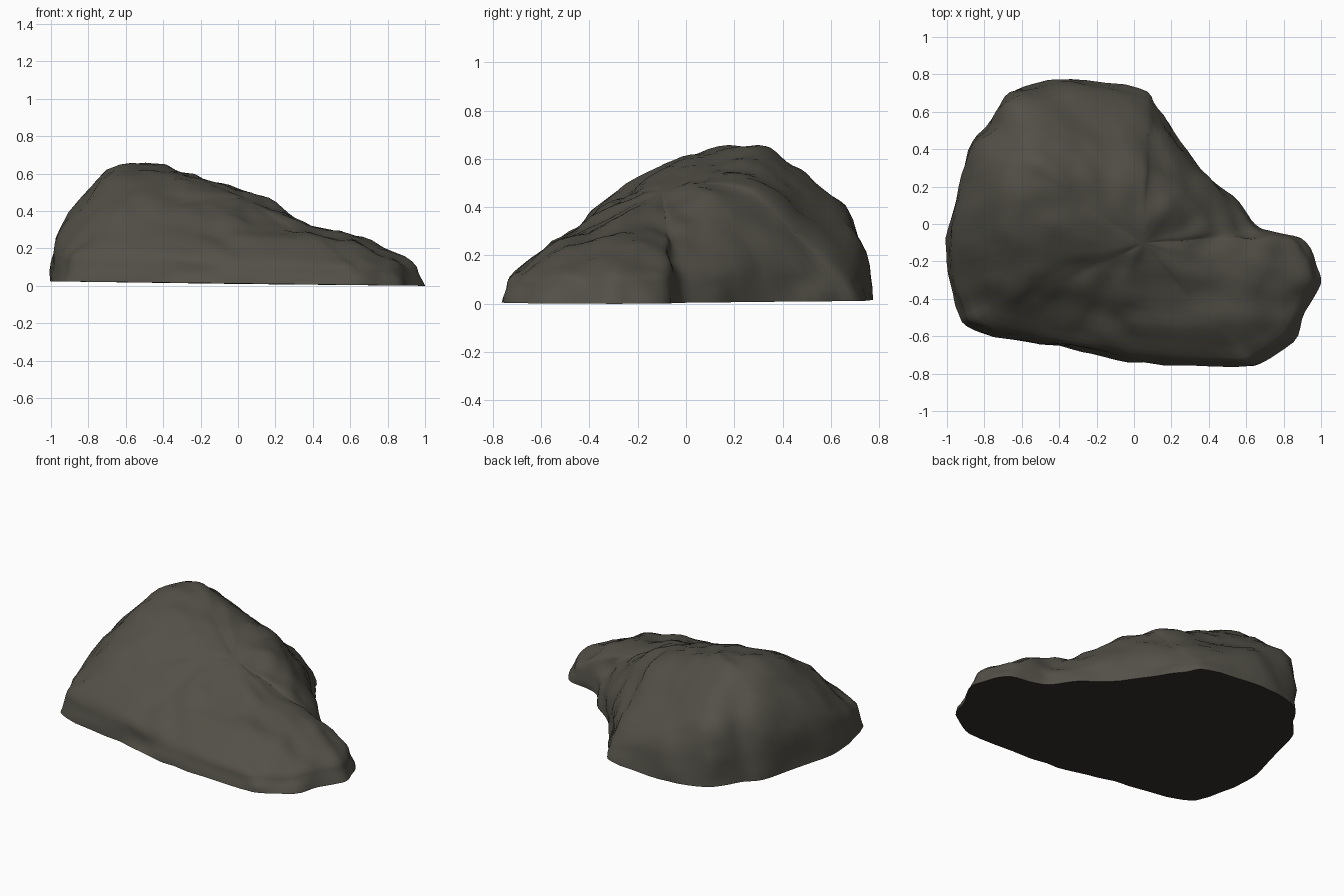
import bpy, bmesh
from mathutils import Vector, noise

if "Cube" in bpy.data.objects:
    bpy.data.objects.remove(bpy.data.objects["Cube"])

HUB = Vector((0.05, -0.1, 0.465))
STEPS = 4  # spokes added between neighbouring measured spokes

# Each spoke runs from the hub to the outline:
# outline x, y, then height at 92%, 70% and 40% of the way out
SPOKES = [
    (1.00, -.32, .125, .235, .31), (.97, -.20, .13, .24, .31), (.89, -.08, .13, .23, .31),
    (.73, -.05, .12, .24, .34), (.65, .00, .12, .26, .37), (.56, .12, .13, .29, .40),
    (.40, .25, .20, .36, .45), (.25, .44, .17, .37, .48), (.12, .62, .14, .33, .50),
    (.03, .73, .14, .31, .51), (-.34, .77, .28, .41, .55), (-.55, .745, .36, .48, .585),
    (-.69, .68, .43, .56, .60), (-.77, .54, .44, .64, .60), (-.86, .44, .48, .65, .60),
    (-.94, .20, .43, .63, .60), (-1.0, -.08, .34, .55, .565), (-.98, -.32, .26, .46, .51),
    (-.94, -.47, .20, .39, .46), (-.85, -.57, .19, .33, .43), (-.40, -.66, .18, .28, .40),
    (-.18, -.71, .15, .26, .38), (.05, -.745, .14, .25, .35), (.55, -.765, .12, .24, .30),
    (.68, -.735, .12, .23, .31), (.85, -.63, .125, .235, .305), (.92, -.47, .13, .235, .31),
]


def spline(a, b, c, d, u):
    """Catmull-Rom blend between tuples b and c."""
    return [q + .5 * u * (r - p + u * (2 * p - 5 * q + 4 * r - s + u * (3 * (q - r) + s - p)))
            for p, q, r, s in zip(a, b, c, d)]


def rock_profile(x, y, h92, h70, h40):
    """Points down one spoke, from just beside the hub to the base."""
    lean = .008 + .026 * max(0, min(1, (.36 - h92) / .2))   # tall walls are upright
    base = .012 - .012 * x
    keys = [(-.4, 2 * HUB.z - h40), (0, HUB.z), (.4, h40), (.7, h70), (.92, h92),
            (1 - lean, h92 * .55), (1, base), (1.0, base - .1)]
    pts = []
    for i, count in ((1, 6), (2, 5), (3, 4), (4, 3), (5, 3)):
        for k in range(1, count + 1):
            t, z = spline(*keys[i - 1:i + 3], k / count)
            t = min(t, 1.003)
            pts.append(Vector((HUB.x + (x - HUB.x) * t, HUB.y + (y - HUB.y) * t, max(z, 0))))
    return pts


def material(name, colour):
    m = bpy.data.materials.new(name)
    m.diffuse_color = (*colour, 1)
    m.use_nodes = True
    m.node_tree.nodes["Principled BSDF"].inputs["Base Color"].default_value = m.diffuse_color
    return m


# Rock skin: rings of quads from the hub down to the base
n = len(SPOKES)
bm = bmesh.new()
columns = []
for i in range(n):
    near = [SPOKES[(i + k) % n] for k in (-1, 0, 1, 2)]
    for s in range(STEPS):
        columns.append([bm.verts.new(p) for p in rock_profile(*spline(*near, s / STEPS))])
top = bm.verts.new(HUB)
for a, b in zip(columns, columns[1:] + columns[:1]):
    bm.faces.new((top, a[0], b[0]))
    for j in range(len(a) - 1):
        bm.faces.new((a[j], a[j + 1], b[j + 1], b[j]))

# Soften the middle, then add weathered dents and lumps
inner = [v for v in bm.verts if (v.co - HUB).xy.length < .5]
for _ in range(8):
    bmesh.ops.smooth_vert(bm, verts=[v for v in inner if v.co.z > .25],
                          factor=.5, use_axis_z=True)
bm.normal_update()
moves = []
for v in bm.verts:
    bump = .014 * noise.noise(v.co * 4.5) + .02 * noise.noise(v.co * 9 + Vector((7, 3, 1)))
    moves.append((v, v.normal * bump))
for v, move in moves:
    if v.is_boundary:
        move = Vector((move.x, move.y, 0)) * .6
    v.co += move

# Flat underside fanned from the centre
centre = bm.verts.new((0, 0, .01))
for a, b in zip(columns, columns[1:] + columns[:1]):
    bm.faces.new((centre, b[-1], a[-1])).material_index = 1
bmesh.ops.recalc_face_normals(bm, faces=bm.faces)

mesh = bpy.data.meshes.new("rock")
bm.to_mesh(mesh)
bm.free()
mesh.materials.append(material("mossy_stone", (.085, .08, .063)))
mesh.materials.append(material("dark_underside", (.035, .03, .024)))
rock = bpy.data.objects.new("rock", mesh)
bpy.context.collection.objects.link(rock)
bpy.context.view_layer.objects.active = rock
rock.select_set(True)
bpy.ops.object.shade_smooth_by_angle(angle=.9)
